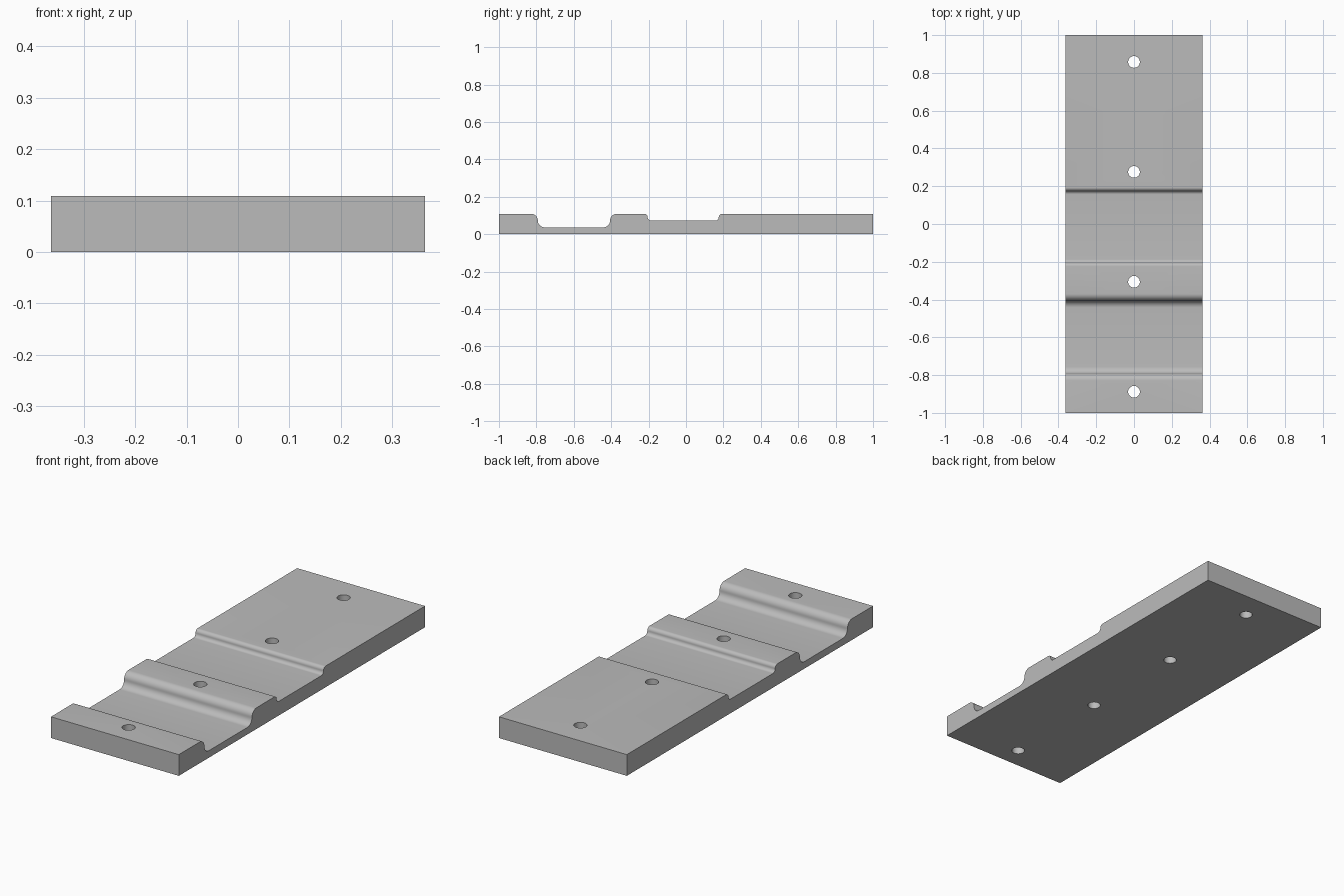
import bpy, bmesh, math

cube = bpy.data.objects.get("Cube")
if cube:
    bpy.data.objects.remove(cube, do_unlink=True)

HALF_W, TOP = 0.3636, 0.1091

grey = bpy.data.materials.new("plain grey")
grey.use_nodes = True
colour = (0.5, 0.5, 0.5, 1)
grey.diffuse_color = colour
grey.node_tree.nodes["Principled BSDF"].inputs["Base Color"].default_value = colour


def arc(y, z, r, start, end, steps=10):
    """Points of an arc in the side profile, angles in degrees."""
    angles = [math.radians(start + (end - start) * i / steps) for i in range(steps + 1)]
    return [(y + r * math.cos(a), z + r * math.sin(a)) for a in angles]


def channel(front, back, r):
    """Channel two radii deep with rounded lips and rounded floor corners."""
    mid = TOP - r
    return (arc(front - r, mid, r, 90, 0) + arc(front + r, mid, r, 180, 270)[1:]
            + arc(back - r, mid, r, 270, 360) + arc(back + r, mid, r, 180, 90)[1:])


# Side profile swept across the width
profile = [(-1, 0), (-1, TOP)]
profile += channel(-0.792, -0.406, 0.0364)
profile += channel(-0.205, 0.175, 0.0182)
profile += [(1, TOP), (1, 0)]

bm = bmesh.new()
side = bm.faces.new([bm.verts.new((-HALF_W, y, z)) for y, z in profile])
swept = bmesh.ops.extrude_face_region(bm, geom=[side], use_keep_orig=True)["geom"]
bmesh.ops.translate(bm, vec=(2 * HALF_W, 0, 0),
                    verts=[v for v in swept if isinstance(v, bmesh.types.BMVert)])
bmesh.ops.recalc_face_normals(bm, faces=bm.faces[:])
mesh = bpy.data.meshes.new("stepped_plate")
bm.to_mesh(mesh)
bm.free()
mesh.materials.append(grey)
plate = bpy.data.objects.new("stepped_plate", mesh)
bpy.context.collection.objects.link(plate)

# Four evenly spaced through holes
for i in range(4):
    bpy.ops.mesh.primitive_cylinder_add(vertices=48, radius=0.031, depth=0.4,
                                        location=(0, -0.888 + 0.582 * i, TOP / 2))
    cutter = bpy.context.object
    cutter.name = f"hole_cutter_{i + 1}"
    cutter.data.materials.append(grey)
    cutter.hide_render = True
    cutter.hide_set(True)
    cut = plate.modifiers.new(f"hole_{i + 1}", "BOOLEAN")
    cut.operation = "DIFFERENCE"
    cut.solver = "EXACT"
    cut.object = cutter

# Apply the cuts, drop the cutters, then smooth the rounded surfaces
bpy.ops.object.select_all(action="DESELECT")
bpy.context.view_layer.objects.active = plate
plate.select_set(True)
for cut in list(plate.modifiers):
    cutter = cut.object
    bpy.ops.object.modifier_apply(modifier=cut.name)
    bpy.data.objects.remove(cutter, do_unlink=True)
bpy.ops.object.shade_smooth_by_angle(angle=math.radians(30))
